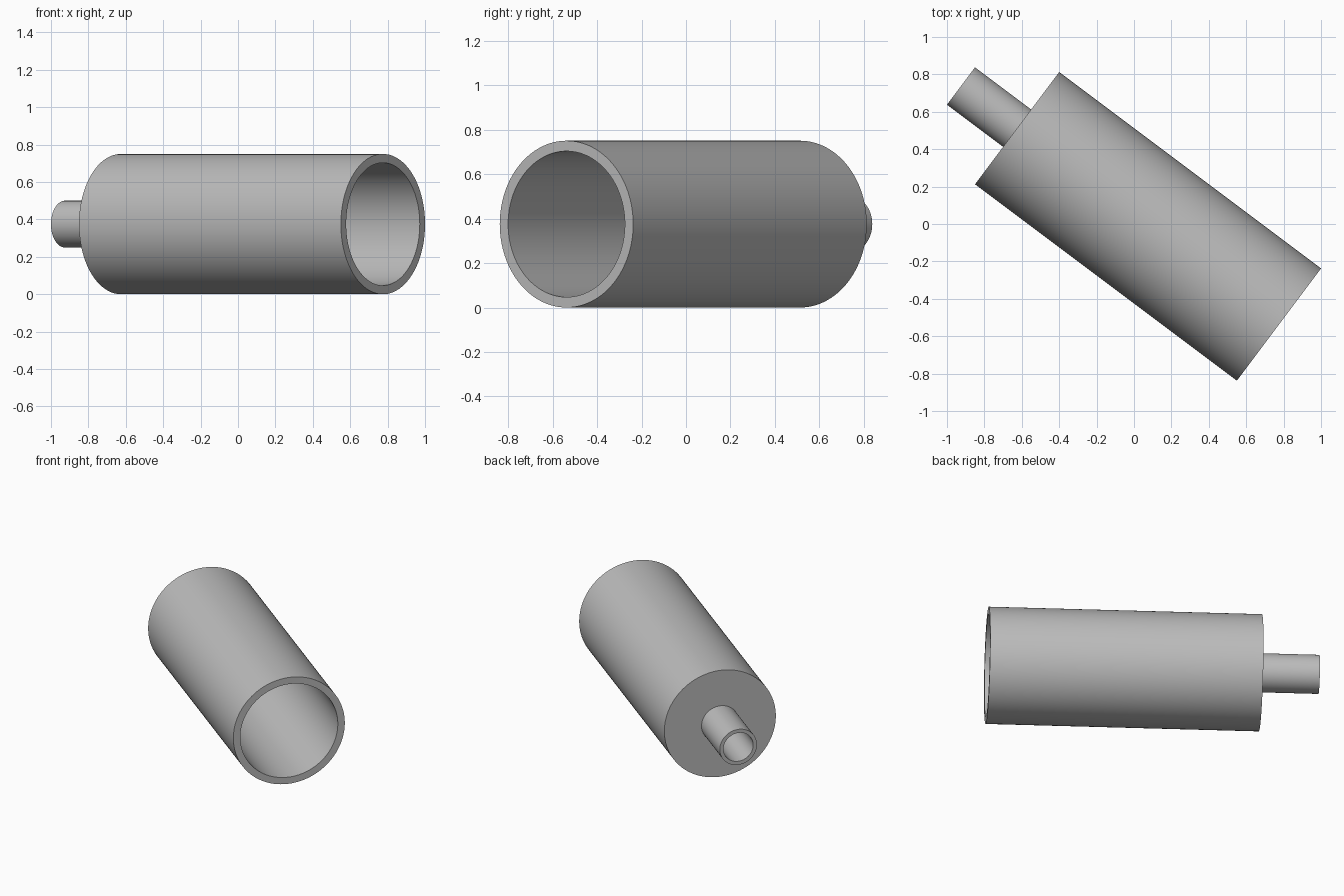
import bpy
import bmesh
import math
from mathutils import Matrix, Vector

cube = bpy.data.objects.get("Cube")
if cube:
    bpy.data.objects.remove(cube, do_unlink=True)

# Main dimensions
BODY_R, BODY_IN, BODY_LEN = 0.375, 0.328, 1.75
PIPE_R, PIPE_IN, PIPE_LEN = 0.125, 0.1, 0.375
WALL = BODY_R - BODY_IN
MOUTH = Vector((0.775, -0.5375, BODY_R))
AXIS = Vector((-0.8, 0.6, 0))
SIDES = 128

grey = bpy.data.materials.new("plain grey")
grey.use_nodes = True
colour = (0.5, 0.5, 0.5, 1)
grey.diffuse_color = colour
grey.node_tree.nodes["Principled BSDF"].inputs["Base Color"].default_value = colour


def lathe(name, profile):
    """Revolve a closed (radius, height) profile around z."""
    bm = bmesh.new()
    verts = [bm.verts.new((r, 0, h)) for r, h in profile]
    edges = [bm.edges.new((a, b)) for a, b in zip(verts, verts[1:] + verts[:1])]
    bmesh.ops.spin(bm, geom=verts + edges, axis=(0, 0, 1), cent=(0, 0, 0),
                   angle=math.tau, steps=SIDES, use_merge=True)
    bmesh.ops.remove_doubles(bm, verts=bm.verts, dist=1e-5)
    bmesh.ops.recalc_face_normals(bm, faces=bm.faces)
    mesh = bpy.data.meshes.new(name)
    bm.to_mesh(mesh)
    bm.free()
    mesh.materials.append(grey)
    obj = bpy.data.objects.new(name, mesh)
    bpy.context.collection.objects.link(obj)
    return obj


# One hollow shell: wide open body, closed back wall, narrow outlet pipe
END = BODY_LEN + PIPE_LEN
shell = lathe("body_with_outlet_pipe", [
    (BODY_IN, 0), (BODY_R, 0), (BODY_R, BODY_LEN), (PIPE_R, BODY_LEN),
    (PIPE_R, END), (PIPE_IN, END), (PIPE_IN, BODY_LEN - WALL),
    (BODY_IN, BODY_LEN - WALL)])

# Lay the axis down and turn it towards the back right
turn = AXIS.to_track_quat('Z', 'Y').to_matrix().to_4x4()
shell.matrix_world = Matrix.Translation(MOUTH) @ turn

bpy.ops.object.select_all(action='DESELECT')
shell.select_set(True)
bpy.context.view_layer.objects.active = shell
bpy.ops.object.shade_smooth_by_angle(angle=math.radians(30))
